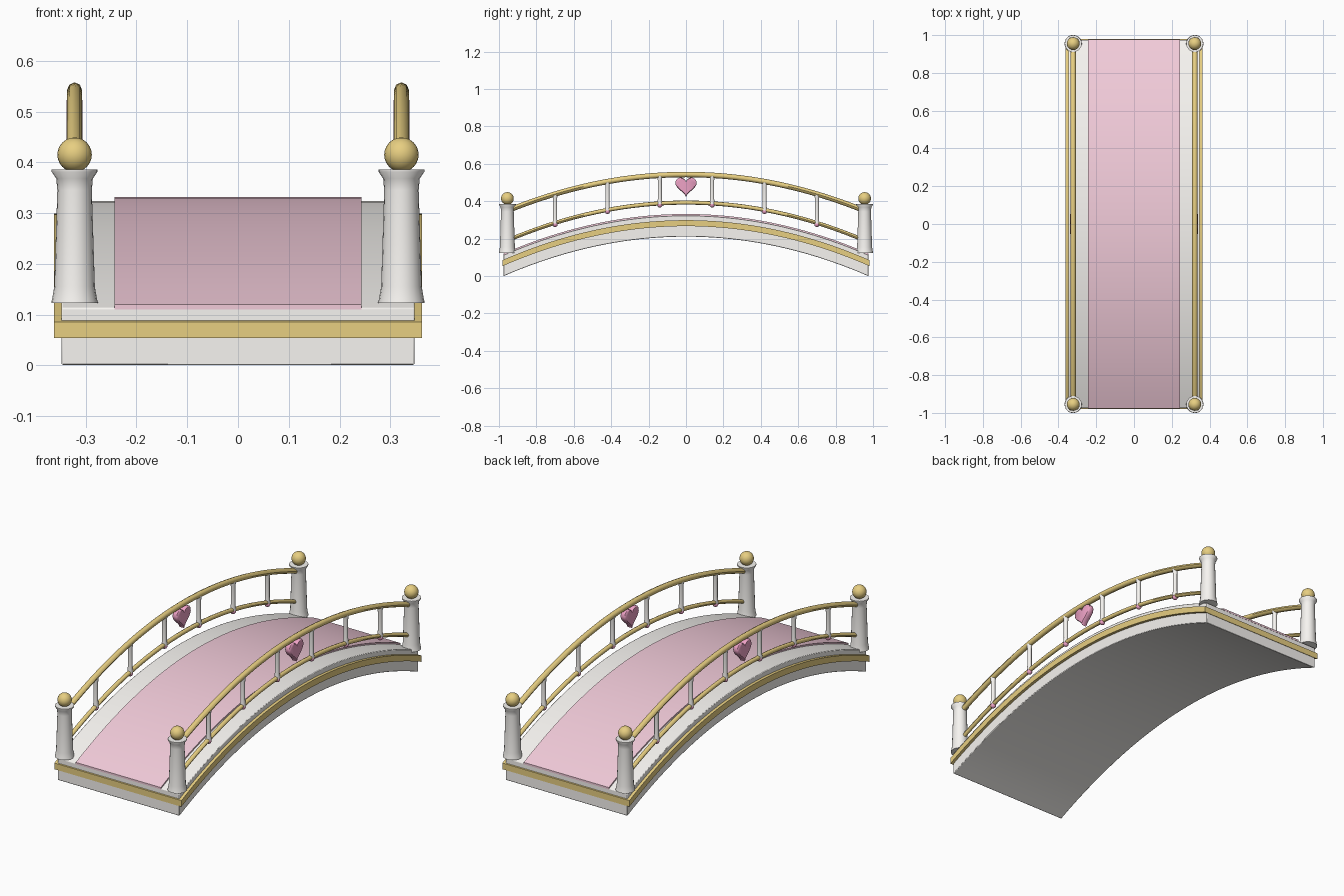
import bpy, bmesh
from math import cos, sin, pi, radians

if "Cube" in bpy.data.objects:
    bpy.data.objects.remove(bpy.data.objects["Cube"])

HALF = 0.975


def material(name, rgb):
    m = bpy.data.materials.new(name)
    m.diffuse_color = (*rgb, 1)
    m.use_nodes = True
    m.node_tree.nodes["Principled BSDF"].inputs["Base Color"].default_value = m.diffuse_color
    return m


WHITE = material("ivory", (0.93, 0.91, 0.88))
GOLD = material("gold", (0.80, 0.62, 0.22))
CARPET = material("soft_pink", (0.89, 0.60, 0.70))
PINK = material("rose_pink", (0.85, 0.36, 0.56))


def arch(y, rise=0.211):
    return rise * (1 - (y / HALF) ** 2)


def finish(bm, name, mat):
    bmesh.ops.recalc_face_normals(bm, faces=bm.faces)
    me = bpy.data.meshes.new(name)
    bm.to_mesh(me)
    bm.free()
    ob = bpy.data.objects.new(name, me)
    bpy.context.collection.objects.link(ob)
    me.materials.append(mat)
    bpy.ops.object.select_all(action='DESELECT')
    ob.select_set(True)
    bpy.context.view_layer.objects.active = ob
    bpy.ops.object.shade_smooth_by_angle(angle=radians(46))
    return ob


def loft(bm, rings):
    rows = [[bm.verts.new(p) for p in r] for r in rings]
    n = len(rows[0])
    for a, b in zip(rows, rows[1:]):
        for i in range(n):
            j = (i + 1) % n
            bm.faces.new((a[i], a[j], b[j], b[i]))
    bm.faces.new(rows[0])
    bm.faces.new(rows[-1])


def arched(name, section, half, mat, rise=0.211, steps=40):
    # sweep an x/z section along the arch of the bridge
    bm = bmesh.new()
    ys = [-half + 2 * half * i / steps for i in range(steps + 1)]
    loft(bm, [[(x, y, z + arch(y, rise)) for x, z in section] for y in ys])
    return finish(bm, name, mat)


def box(w, z0, z1):
    return [(-w, z0), (w, z0), (w, z1), (-w, z1)]


def circle(x, z, r, n=8):
    return [(x + r * cos(2 * pi * i / n), z + r * sin(2 * pi * i / n)) for i in range(n)]


def lathe(name, profile, x, y, mat, n=20):
    bm = bmesh.new()
    loft(bm, [[(x + px, y + py, z) for px, py in circle(0, 0, r, n)] for r, z in profile])
    return finish(bm, name, mat)


def ball(name, loc, r, mat, seg=20):
    bm = bmesh.new()
    bmesh.ops.create_uvsphere(bm, u_segments=seg, v_segments=seg // 2 + 2, radius=r)
    bmesh.ops.translate(bm, verts=bm.verts, vec=loc)
    return finish(bm, name, mat)


# Arched deck, gold band round it, carpet
deck = arched("deck", box(0.348, 0, 0.113), 0.975, WHITE)
bevel = deck.modifiers.new("soft_edges", 'BEVEL')
bevel.width = 0.003
bevel.segments = 2
arched("deck_trim", box(0.363, 0.056, 0.088), 0.980, GOLD)
arched("carpet", box(0.243, 0.111, 0.121), 0.977, CARPET)

POST = [(0.046, 0.123), (0.044, 0.132), (0.040, 0.155), (0.037, 0.25), (0.034, 0.345),
        (0.036, 0.368), (0.045, 0.381), (0.045, 0.386)]

for side, sx in (("left", -1), ("right", 1)):
    x = 0.322 * sx

    # Handrails
    arched(f"top_rail_{side}", circle(x, 0.341, 0.0145), 0.945, GOLD, 0.202)
    arched(f"lower_rail_{side}", circle(x, 0.182, 0.011), 0.945, GOLD)

    # End posts with ball finials
    for end, sy in (("front", -1), ("back", 1)):
        y = 0.955 * sy
        lathe(f"post_{end}_{side}", POST, x, y, WHITE)
        ball(f"finial_{end}_{side}", (x, y, 0.415), 0.034, GOLD)

    # Balusters with small pink beads
    for i in range(6):
        y = -0.70 + 0.28 * i
        low, high = arch(y) + 0.180, arch(y, 0.202) + 0.341
        prof = [(0.014, low), (0.011, low + 0.03), (0.011, high - 0.03), (0.014, high - 0.004)]
        lathe(f"baluster_{side}_{i}", prof, x, y, WHITE, 10)
        ball(f"bead_{side}_{i}", (x, y, low - 0.006), 0.014, PINK, 12)

    # Heart ornament
    bm = bmesh.new()
    outline = []
    for i in range(32):
        t = 2 * pi * i / 32
        outline.append((0.0575 * sin(t) ** 3,
                        0.484 + 0.0036 * (13 * cos(t) - 5 * cos(2 * t) - 2 * cos(3 * t) - cos(4 * t))))
    loft(bm, [[(x + dx, y * s, 0.48 + (z - 0.48) * s) for y, z in outline]
              for dx, s in ((-0.016, 0.9), (-0.011, 1), (0.011, 1), (0.016, 0.9))])
    finish(bm, f"heart_{side}", PINK)
